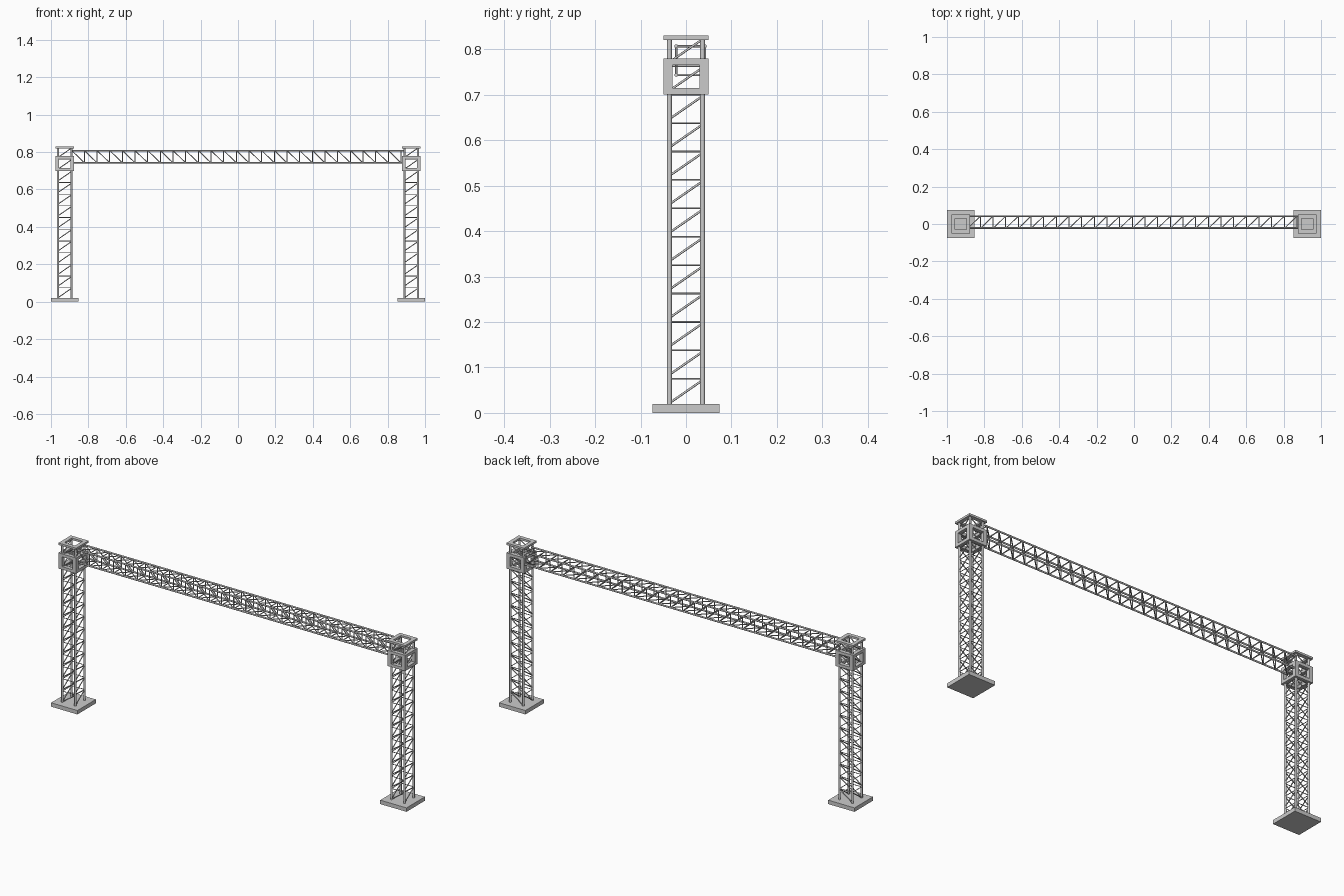
import bpy, bmesh
from mathutils import Vector, Matrix

cube = bpy.data.objects.get("Cube")
if cube:
    bpy.data.objects.remove(cube, do_unlink=True)


def finish(name, bm):
    mesh = bpy.data.meshes.new(name)
    bm.to_mesh(mesh)
    bm.free()
    obj = bpy.data.objects.new(name, mesh)
    bpy.context.collection.objects.link(obj)
    return obj


def rods(name, segments, radius, sides):
    """Round bars joining each pair of points."""
    bm = bmesh.new()
    for start, end in segments:
        run = end - start
        turn = run.to_track_quat('Z', 'Y').to_matrix().to_4x4()
        bmesh.ops.create_cone(bm, cap_ends=True, segments=sides, radius1=radius,
                              radius2=radius, depth=run.length,
                              matrix=Matrix.Translation((start + end) / 2) @ turn)
    for face in bm.faces:
        face.smooth = len(face.verts) == 4
    for edge in bm.edges:
        edge.smooth = edge.calc_face_angle(0) < 0.9
    return finish(name, bm)


def box(name, size, centre):
    bm = bmesh.new()
    bmesh.ops.create_cube(bm, size=1, matrix=Matrix.Translation(centre) @ Matrix.Diagonal((*size, 1)))
    return finish(name, bm)


def cut(obj, size, centre):
    cutter = box(obj.name + "_cutter", size, centre)
    cutter.hide_render = True
    cutter.hide_viewport = True
    mod = obj.modifiers.new("opening", 'BOOLEAN')
    mod.operation = 'DIFFERENCE'
    mod.solver = 'EXACT'
    mod.object = cutter


def truss(name, place, half, ends, first, step, panels, rung_ids, slope_b, radii, trim):
    """Four chords with rungs and one diagonal per panel on each of four faces.
    place maps (across a, across b, along) to world space."""
    signs = (-1, 1)
    chords = [(place(half * a, half * b, ends[0]), place(half * a, half * b, ends[1]))
              for a in signs for b in signs]
    rungs, braces = [], []
    for s in signs:
        side = s * half
        for i in rung_ids:
            t = first + i * step
            rungs.append((place(side, -half, t), place(side, half, t)))
            rungs.append((place(-half, side, t), place(half, side, t)))
        for i in range(panels):
            low = first + i * step + trim
            high = first + (i + 1) * step - trim / 3
            b = half * slope_b
            braces.append((place(side, -b, low), place(side, b, high)))
            braces.append((place(-half, side, low), place(half, side, high)))
    rods(name + "_chords", chords, radii[0], 12)
    rods(name + "_rungs", rungs, radii[1], 8)
    rods(name + "_braces", braces, radii[2], 8)


# Two towers, each with a foot, lattice mast, sleeve block and cap
for side, x in (("right", -0.926), ("left", 0.926)):
    box(side + "_base_plate", (0.148, 0.148, 0.02), (x, 0, 0.01))

    truss(side + "_tower", lambda a, b, t: Vector((x + a, b, t)), 0.0365,
          (0.02, 0.822), 0.0125, 0.0625, 13, range(1, 13), 1,
          (0.0055, 0.0018, 0.0025), 0.009)

    sleeve = box(side + "_sleeve_block", (0.1, 0.1, 0.08), (x, 0, 0.74))
    cut(sleeve, (0.2, 0.06, 0.05), (x, 0, 0.74))
    cut(sleeve, (0.06, 0.2, 0.05), (x, 0, 0.74))
    cut(sleeve, (0.06, 0.06, 0.2), (x, 0, 0.74))

    cap = box(side + "_cap_frame", (0.1, 0.1, 0.01), (x, 0, 0.825))
    cut(cap, (0.06, 0.06, 0.1), (x, 0, 0.825))

# Lattice beam spanning the towers
truss("beam", lambda a, b, t: Vector((t, 0.01 + a, 0.775 + b)), 0.0315,
      (-0.885, 0.885), -0.889, 0.0677, 26, range(27), -1,
      (0.0042, 0.0025, 0.0025), 0.002)
